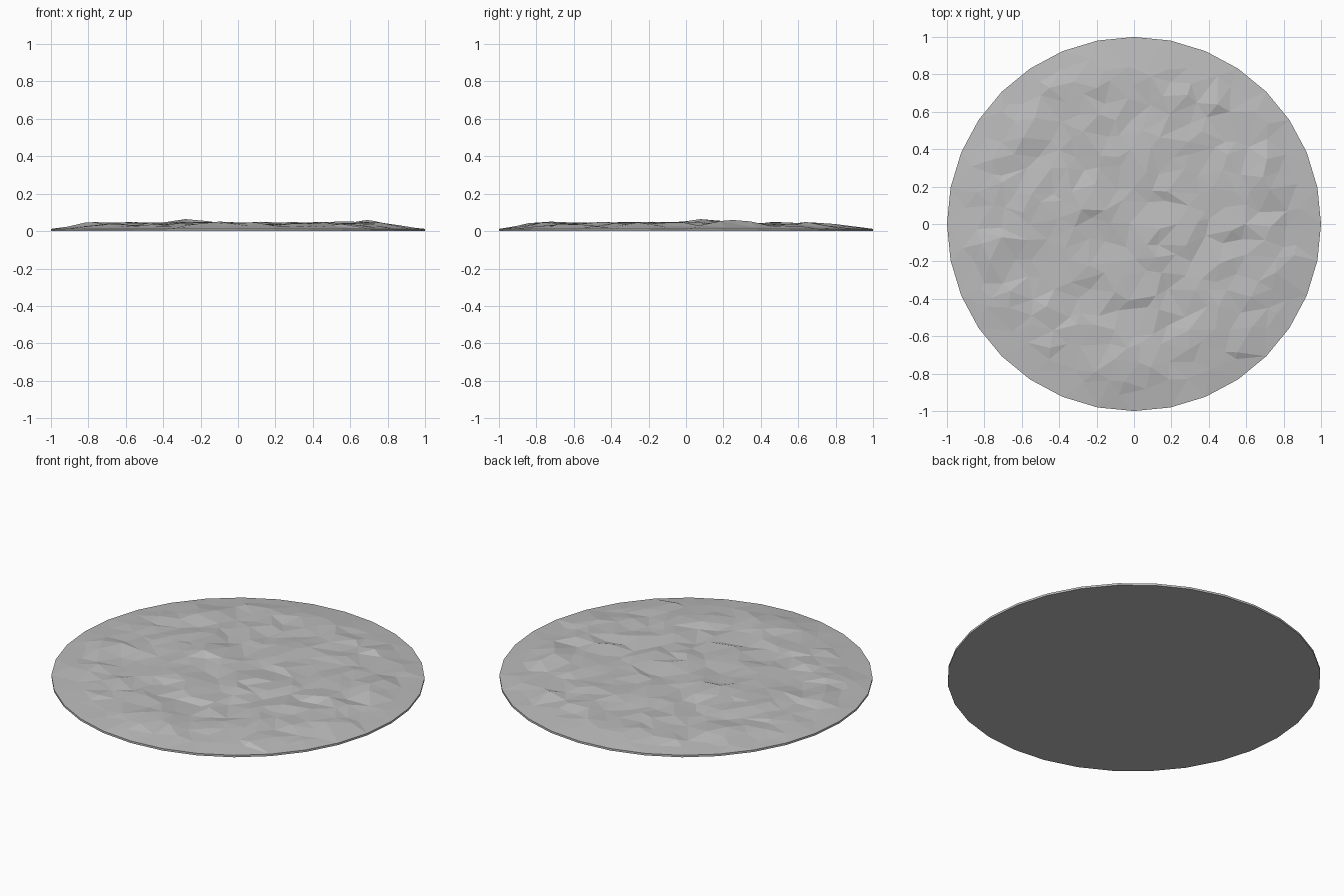
import bpy, bmesh, math, random
from mathutils import Vector, noise
from mathutils.geometry import delaunay_2d_cdt

cube = bpy.data.objects.get("Cube")
if cube:
    bpy.data.objects.remove(cube, do_unlink=True)

random.seed(7)
SIDES = 32
RIM_Z = 0.012
STEP = 0.105

stone = bpy.data.materials.new("grey stone")
stone.use_nodes = True
colour = (0.5, 0.5, 0.5, 1)
stone.diffuse_color = colour
stone.node_tree.nodes["Principled BSDF"].inputs["Base Color"].default_value = colour

# Mounds: x, y, radius, height
MOUNDS = [(-0.25, 0.1, 0.13, 0.022), (0.6, -0.7, 0.12, 0.012),
          (0.65, 0.25, 0.15, 0.012), (-0.1, -0.72, 0.12, 0.014),
          (-0.8, 0.0, 0.12, 0.01), (0.12, -0.1, 0.12, 0.01)]


def height(x, y):
    """Rocky ground that falls away to the thin rim."""
    ramp = min(1, (1 - math.hypot(x, y)) / 0.22)
    z = 0.026 + 0.008 * noise.noise(Vector((x * 3, y * 3, 4)))
    z += random.uniform(-0.011, 0.011)
    for mx, my, radius, rise in MOUNDS:
        z += rise * math.exp(-((x - mx) ** 2 + (y - my) ** 2) / radius ** 2)
    return RIM_Z + ramp * min(max(z, 0.008), 0.063)


# Rim corners, then jittered points in staggered rows
points = [Vector((math.cos(a), math.sin(a)))
          for a in (math.tau * i / SIDES for i in range(SIDES))]
rows = int(1 / STEP) + 2
for j in range(-rows, rows + 1):
    for i in range(-rows, rows + 1):
        p = Vector(((i + 0.5 * (j % 2)) * STEP, j * STEP * 0.9))
        p += Vector((random.uniform(-0.035, 0.035), random.uniform(-0.035, 0.035)))
        if p.length < 0.93:
            points.append(p)

rim_edges = [(i, (i + 1) % SIDES) for i in range(SIDES)]
flat, _, triangles, *_ = delaunay_2d_cdt(points, rim_edges, [], 1, 0.0001)

# Faceted top surface
bm = bmesh.new()
top = [bm.verts.new((p.x, p.y, RIM_Z if p.length > 0.97 else height(p.x, p.y)))
       for p in flat]
for tri in triangles:
    bm.faces.new([top[k] for k in tri])

# Thin rim wall and flat underside
floor = [bm.verts.new((p.x, p.y, 0)) for p in points[:SIDES]]
for a, b in rim_edges:
    bm.faces.new((top[a], top[b], floor[b], floor[a]))
bm.faces.new(floor)
bmesh.ops.recalc_face_normals(bm, faces=bm.faces)

mesh = bpy.data.meshes.new("rocky_ground_disc")
bm.to_mesh(mesh)
bm.free()
mesh.materials.append(stone)
disc = bpy.data.objects.new("rocky_ground_disc", mesh)
bpy.context.collection.objects.link(disc)
